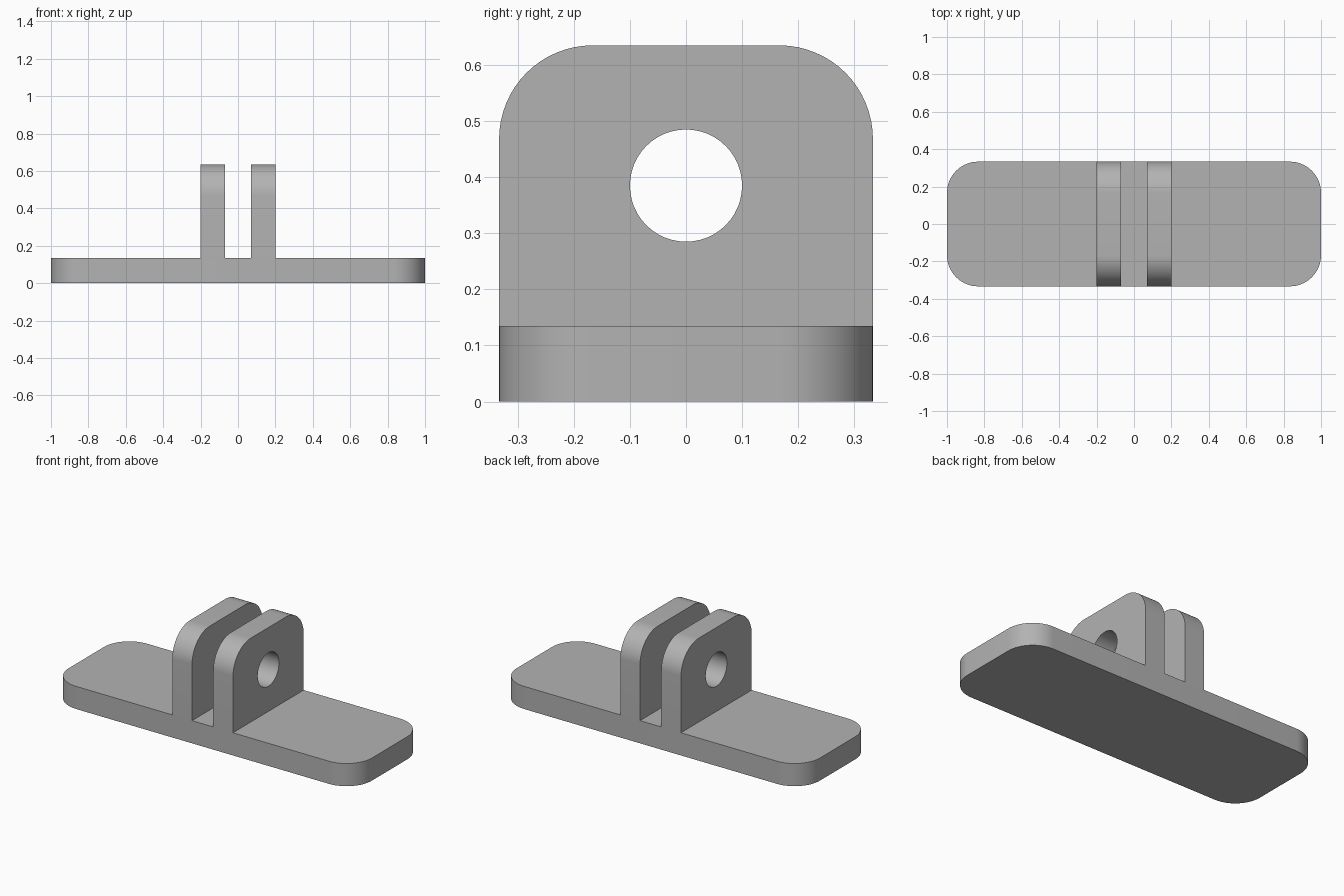
import bpy, bmesh, math
from mathutils import Matrix, Vector

if "Cube" in bpy.data.objects:
    bpy.data.objects.remove(bpy.data.objects["Cube"])

HALF_W, HALF_D = 1.0, 0.3333      # base half sizes
BASE_H, TOP = 0.135, 0.635        # base thickness, lug height
R = 0.167                         # corner radius
LUG_IN, LUG_OUT = 0.07, 0.2       # lug span in x
HOLE_Z, HOLE_R = 0.385, 0.1

grey = bpy.data.materials.new("grey")
grey.diffuse_color = (0.45, 0.45, 0.45, 1)
grey.use_nodes = True
grey.node_tree.nodes["Principled BSDF"].inputs["Base Color"].default_value = grey.diffuse_color


def arc(cx, cy, r, start, end, n):
    """Points along an arc, angles in degrees."""
    angles = [math.radians(start + (end - start) * i / n) for i in range(n + 1)]
    return [(cx + r * math.cos(a), cy + r * math.sin(a)) for a in angles]


def plate(name, loops, thickness, matrix):
    """Fill an outline (with optional holes) and extrude it along local z."""
    bm = bmesh.new()
    edges = []
    for loop in loops:
        vs = [bm.verts.new((u, v, 0)) for u, v in loop]
        edges += [bm.edges.new((vs[i - 1], vs[i])) for i in range(len(vs))]
    bmesh.ops.triangle_fill(bm, edges=edges, use_beauty=True, use_dissolve=False)
    ext = bmesh.ops.extrude_face_region(bm, geom=bm.faces[:], use_keep_orig=True)
    top = [g for g in ext["geom"] if isinstance(g, bmesh.types.BMVert)]
    bmesh.ops.translate(bm, verts=top, vec=Vector((0, 0, thickness)))
    bmesh.ops.transform(bm, matrix=matrix, verts=bm.verts[:])
    bmesh.ops.recalc_face_normals(bm, faces=bm.faces[:])
    mesh = bpy.data.meshes.new(name)
    bm.to_mesh(mesh)
    bm.free()
    mesh.materials.append(grey)
    obj = bpy.data.objects.new(name, mesh)
    bpy.context.collection.objects.link(obj)
    bpy.ops.object.select_all(action='DESELECT')
    obj.select_set(True)
    bpy.context.view_layer.objects.active = obj
    bpy.ops.object.shade_smooth_by_angle(angle=math.radians(30))
    return obj


# Base plate with rounded corners
cx, cy = HALF_W - R, HALF_D - R
outline = (arc(cx, cy, R, 0, 90, 16) + arc(-cx, cy, R, 90, 180, 16)
           + arc(-cx, -cy, R, 180, 270, 16) + arc(cx, -cy, R, 270, 360, 16))
plate("base_plate", [outline], BASE_H, Matrix.Identity(4))

# Two upright lugs with rounded tops and a pin hole (profile in y, z)
profile = ([(-HALF_D, BASE_H), (HALF_D, BASE_H)]
           + arc(cy, TOP - R, R, 0, 90, 16) + arc(-cy, TOP - R, R, 90, 180, 16))
hole = arc(0, HOLE_Z, HOLE_R, 0, 360, 48)[:-1]
yz_to_world = Matrix(((0, 0, 1, 0), (1, 0, 0, 0), (0, 1, 0, 0), (0, 0, 0, 1)))
for name, x in (("left_lug", -LUG_OUT), ("right_lug", LUG_IN)):
    plate(name, [profile, hole], LUG_OUT - LUG_IN,
          Matrix.Translation((x, 0, 0)) @ yz_to_world)
